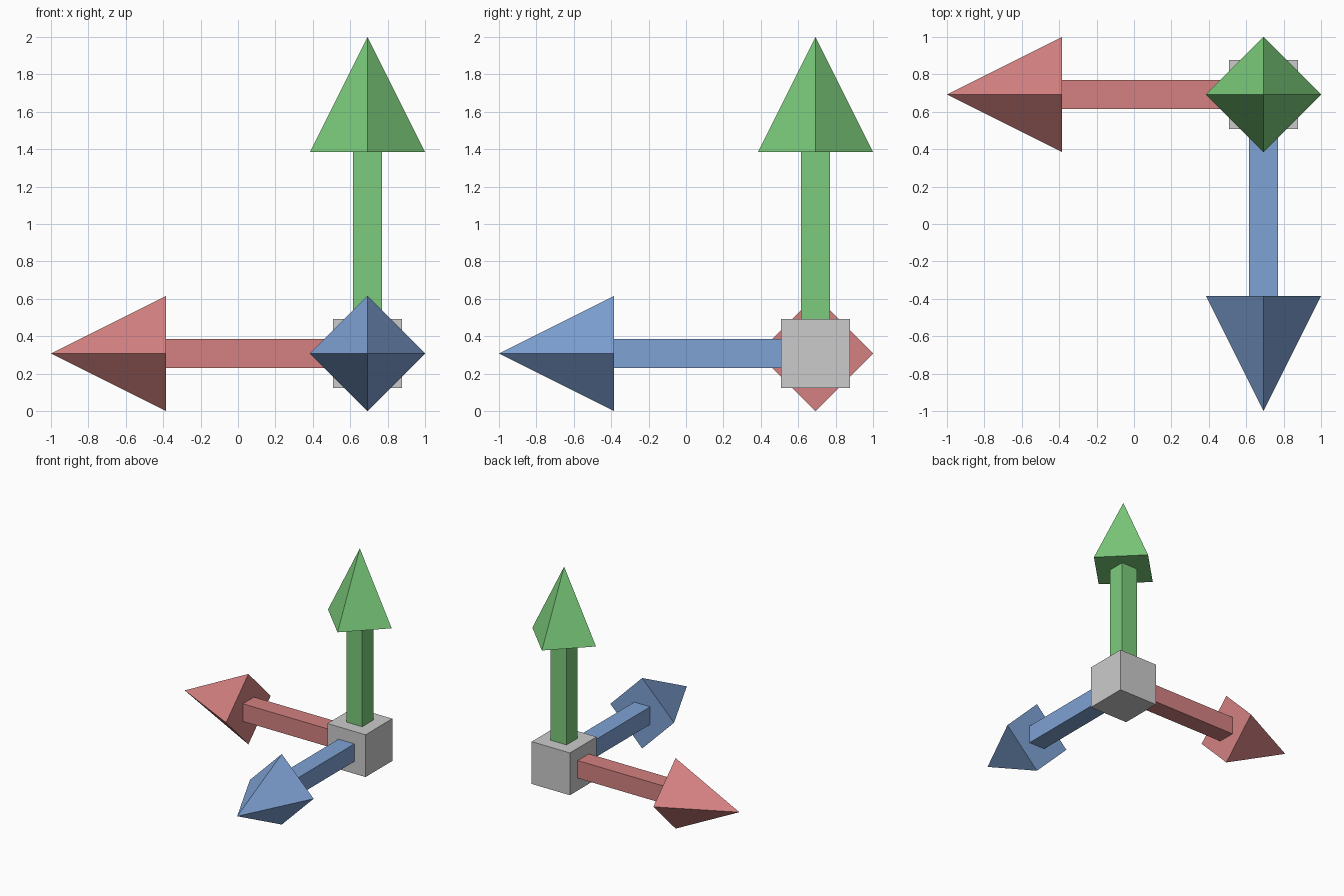
import bpy
from mathutils import Vector

if "Cube" in bpy.data.objects:
    bpy.data.objects.remove(bpy.data.objects["Cube"])

U = 2 / 13                                   # shaft width, the base unit
HUB = Vector((1 - 2 * U, 1 - 2 * U, 2 * U))  # shared corner of the three arms


def paint(obj, color):
    mat = bpy.data.materials.new(obj.name + "_color")
    mat.diffuse_color = (*color, 1)
    mat.use_nodes = True
    mat.node_tree.nodes["Principled BSDF"].inputs["Base Color"].default_value = mat.diffuse_color
    obj.data.materials.append(mat)


def arm(label, direction, color):
    d = Vector(direction)
    rot = d.to_track_quat('Z', 'Y').to_euler()

    # square shaft from the hub face to the arrowhead base
    start, end = 1.15 * U, 7 * U
    bpy.ops.mesh.primitive_cube_add(size=1, location=HUB + d * (start + end) / 2, rotation=rot)
    shaft = bpy.context.object
    shaft.name = label + "_shaft"
    shaft.scale = (U, U, end - start)
    paint(shaft, color)

    # four-sided arrowhead with its corners on the axes
    bpy.ops.mesh.primitive_cone_add(vertices=4, radius1=2 * U, radius2=0, depth=4 * U,
                                    location=HUB + d * 9 * U, rotation=rot)
    head = bpy.context.object
    head.name = label + "_arrowhead"
    paint(head, color)


# central cube
bpy.ops.mesh.primitive_cube_add(size=2.4 * U, location=HUB)
bpy.context.object.name = "hub_cube"

# three arrows
arm("red", (-1, 0, 0), (0.66, 0.22, 0.22))
arm("blue", (0, -1, 0), (0.21, 0.36, 0.66))
arm("green", (0, 0, 1), (0.20, 0.60, 0.20))
